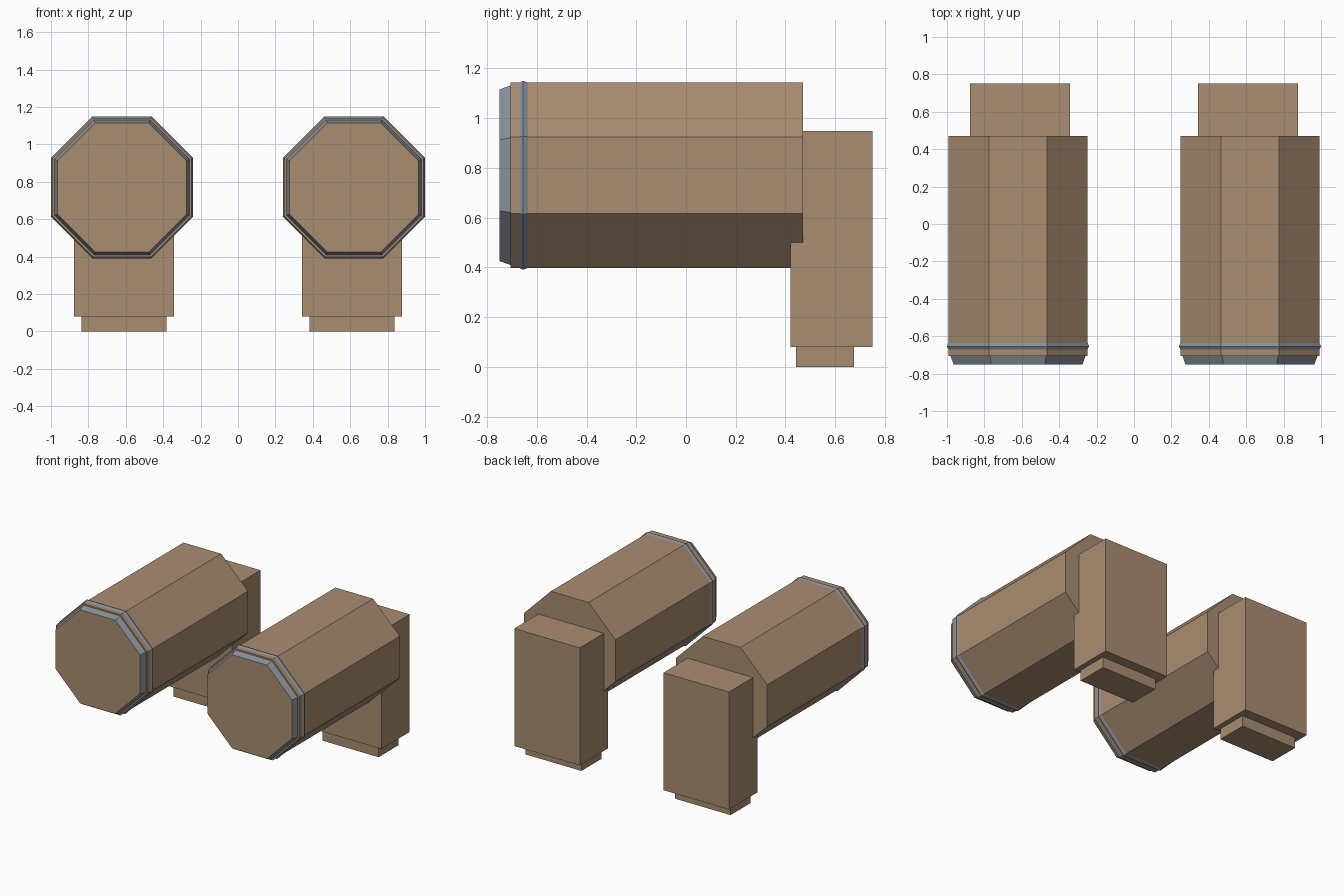
import bpy, bmesh, math

if "Cube" in bpy.data.objects:
    bpy.data.objects.remove(bpy.data.objects["Cube"])


def material(name, rgb):
    m = bpy.data.materials.new(name)
    m.diffuse_color = (*rgb, 1)
    m.use_nodes = True
    m.node_tree.nodes["Principled BSDF"].inputs["Base Color"].default_value = m.diffuse_color
    return m


TAN = material("tan", (0.40, 0.27, 0.17))
GREY = material("blue_grey", (0.25, 0.28, 0.32))


def finish(bm, name, mats):
    bmesh.ops.recalc_face_normals(bm, faces=bm.faces)
    me = bpy.data.meshes.new(name)
    bm.to_mesh(me)
    bm.free()
    for m in mats:
        me.materials.append(m)
    ob = bpy.data.objects.new(name, me)
    bpy.context.collection.objects.link(ob)
    return ob


def octagon(name, cx, cz, sections, mats, front=True, back=True):
    """Octagonal tube along y; sections are (y, half width across flats)."""
    bm = bmesh.new()
    rings = []
    for y, half in sections:
        r = half / math.cos(math.pi / 8)
        angles = [math.pi / 8 + k * math.pi / 4 for k in range(8)]
        rings.append([bm.verts.new((cx + r * math.cos(a), y, cz + r * math.sin(a)))
                      for a in angles])
    for a, b in zip(rings, rings[1:]):
        for k in range(8):
            bm.faces.new((a[k], a[(k + 1) % 8], b[(k + 1) % 8], b[k]))
    if front:
        bm.faces.new(rings[0]).material_index = len(mats) - 1
    if back:
        bm.faces.new(rings[-1])
    return finish(bm, name, mats)


def box(name, x, y, z):
    bm = bmesh.new()
    bmesh.ops.create_cube(bm, size=1)
    for v in bm.verts:
        v.co = [(lo + hi) / 2 + c * (hi - lo) for c, (lo, hi) in zip(v.co, (x, y, z))]
    return finish(bm, name, [TAN])


CZ = 0.77
for side, s in (("left", -1), ("right", 1)):
    cx = s * 0.62
    # long octagonal housing
    octagon(f"{side}_housing", cx, CZ, [(-0.705, 0.372), (0.47, 0.372)], [TAN])
    # thin raised band near the front
    octagon(f"{side}_band", cx, CZ,
            [(-0.67, 0.372), (-0.655, 0.38), (-0.635, 0.372)], [GREY], False, False)
    # tapered front rim with a tan face
    octagon(f"{side}_front_rim", cx, CZ, [(-0.75, 0.345), (-0.705, 0.361)],
            [GREY, TAN], True, False)
    # rear support block and its foot
    bx = s * 0.609
    box(f"{side}_support", (bx - 0.267, bx + 0.267), (0.42, 0.75), (0.08, 0.947))
    box(f"{side}_foot", (bx - 0.228, bx + 0.228), (0.443, 0.675), (0, 0.08))
